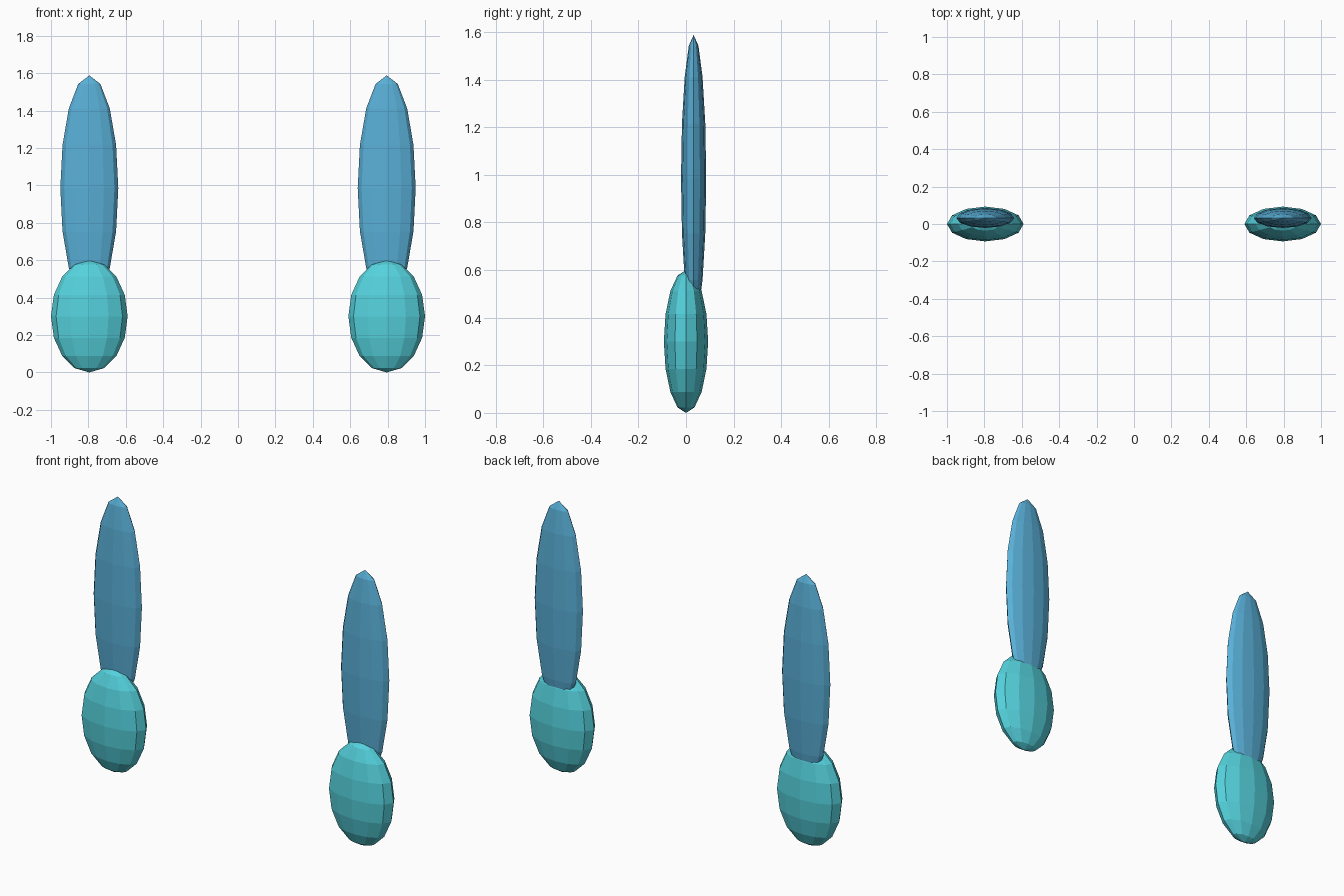
import bpy
import bmesh
from mathutils import Matrix

cube = bpy.data.objects.get("Cube")
if cube:
    bpy.data.objects.remove(cube, do_unlink=True)


def make_material(name, color):
    mat = bpy.data.materials.new(name)
    mat.use_nodes = True
    mat.diffuse_color = color
    bsdf = next(n for n in mat.node_tree.nodes if n.type == 'BSDF_PRINCIPLED')
    bsdf.inputs["Base Color"].default_value = color
    return mat


def ellipsoid(name, center, radii, mat):
    """Flat-faced low-poly sphere stretched to the given radii."""
    bm = bmesh.new()
    bmesh.ops.create_uvsphere(bm, u_segments=12, v_segments=8, radius=1,
                              matrix=Matrix.LocRotScale(None, None, radii))
    mesh = bpy.data.meshes.new(name)
    bm.to_mesh(mesh)
    bm.free()
    mesh.materials.append(mat)
    obj = bpy.data.objects.new(name, mesh)
    obj.location = center
    bpy.context.collection.objects.link(obj)


teal = make_material("turquoise", (0.09, 0.64, 0.72, 1))
blue = make_material("sky blue", (0.10, 0.43, 0.68, 1))

# One rounded base and one tall blade on each side
for side, x in (("left", 0.795), ("right", -0.795)):
    ellipsoid(side + "_base", (x, 0, 0.3), (0.205, 0.093, 0.3), teal)
    ellipsoid(side + "_blade", (x, 0.032, 0.985), (0.155, 0.053, 0.603), blue)
